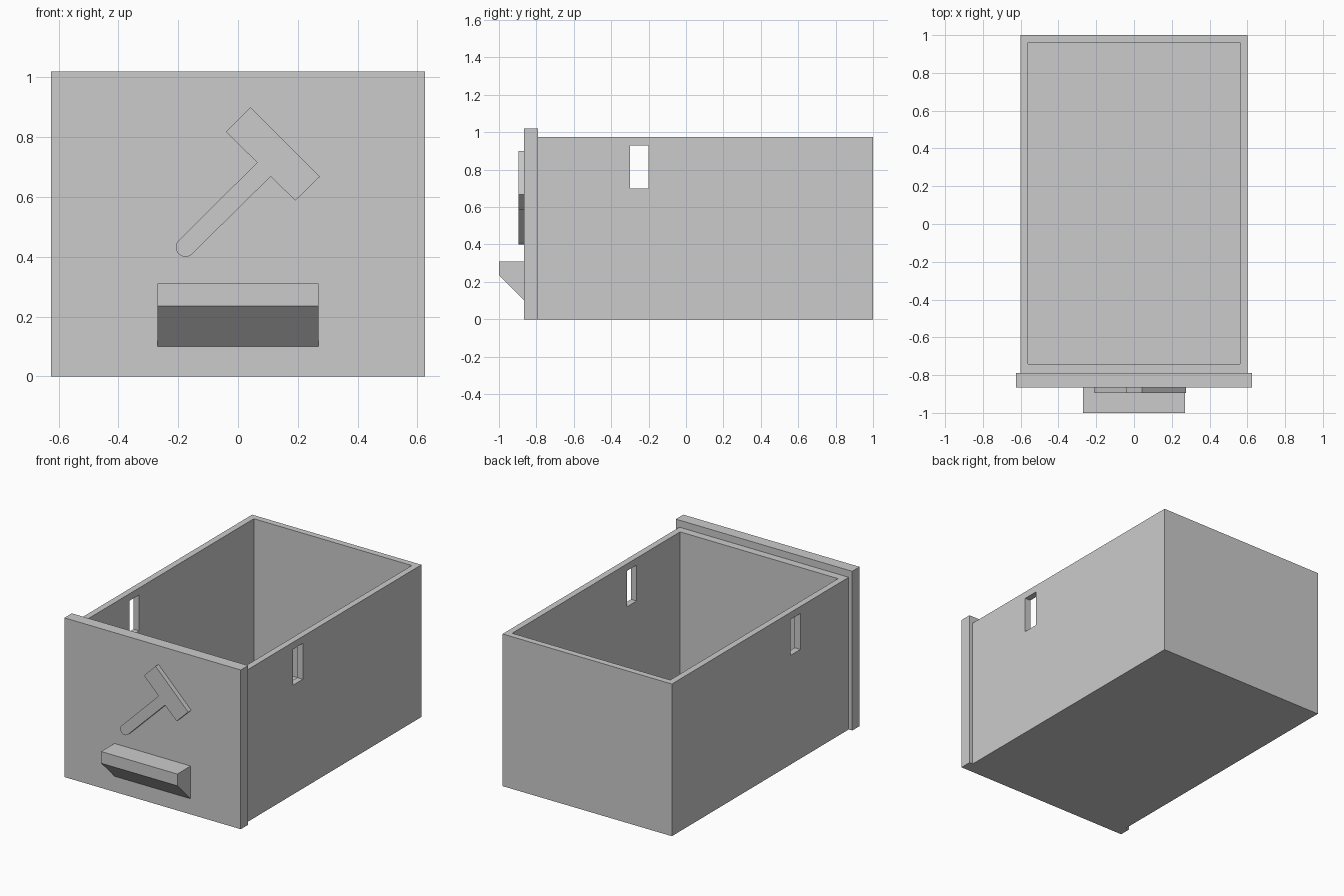
import bpy, bmesh
from math import cos, sin, radians
from mathutils import Vector

cube = bpy.data.objects.get("Cube")
if cube:
    bpy.data.objects.remove(cube, do_unlink=True)

GREY = (0.6, 0.6, 0.6, 1)
grey = bpy.data.materials.new("plain grey")
grey.use_nodes = True
grey.diffuse_color = GREY
grey.node_tree.nodes["Principled BSDF"].inputs["Base Color"].default_value = GREY


def prism(name, outline, depth):
    """Extrude a closed outline of 3D points along the depth vector."""
    bm = bmesh.new()
    face = bm.faces.new([bm.verts.new(p) for p in outline])
    grown = bmesh.ops.extrude_face_region(bm, geom=[face])["geom"]
    moved = [g for g in grown if isinstance(g, bmesh.types.BMVert)]
    bmesh.ops.translate(bm, verts=moved, vec=Vector(depth))
    bmesh.ops.recalc_face_normals(bm, faces=bm.faces)
    mesh = bpy.data.meshes.new(name)
    bm.to_mesh(mesh)
    bm.free()
    mesh.materials.append(grey)
    obj = bpy.data.objects.new(name, mesh)
    bpy.context.collection.objects.link(obj)
    return obj


def box(name, half_x, y0, y1, z0, z1):
    """Box centred on x."""
    outline = [(-half_x, y0, z0), (half_x, y0, z0), (half_x, y1, z0), (-half_x, y1, z0)]
    return prism(name, outline, (0, 0, z1 - z0))


# Open drawer body with a slot through both side walls
body = box("drawer_body", 0.6, -0.79, 1, 0, 0.975)
cutters = [box("cavity_cutter", 0.56, -0.74, 0.96, 0.04, 1.2),
           box("slot_cutter", 0.8, -0.3, -0.2, 0.7, 0.93)]
for cutter in cutters:
    cutter.hide_render = True
    cutter.hide_viewport = True
    cutter.display_type = 'WIRE'
    cut = body.modifiers.new(cutter.name, 'BOOLEAN')
    cut.operation = 'DIFFERENCE'
    cut.solver = 'EXACT'
    cut.object = cutter

# Apply the cuts and drop the cutters
bpy.context.view_layer.update()
cut_mesh = bpy.data.meshes.new_from_object(
    body.evaluated_get(bpy.context.evaluated_depsgraph_get()))
body.modifiers.clear()
body.data = cut_mesh
for cutter in cutters:
    bpy.data.objects.remove(cutter, do_unlink=True)

# Front panel, slightly larger than the body
box("front_panel", 0.625, -0.865, -0.79, 0, 1.02)

# Pull handle with a sloped underside
pull = [(-0.865, 0.31), (-1, 0.31), (-1, 0.235), (-0.865, 0.1)]
prism("pull_handle", [(-0.27, y, z) for y, z in pull], (0.54, 0, 0))

# Raised hammer relief: square head and shaft with a rounded end
head = [(0.064, 0.715), (-0.04, 0.818), (0.042, 0.9),
        (0.274, 0.668), (0.192, 0.588), (0.109, 0.668)]
STEPS = 16
shaft_end = [(-0.176 + 0.032 * cos(radians(-45 - 180 * i / STEPS)),
              0.432 + 0.032 * sin(radians(-45 - 180 * i / STEPS)))
             for i in range(STEPS + 1)]
prism("hammer_relief", [(x, -0.895, z) for x, z in head + shaft_end], (0, 0.03, 0))
